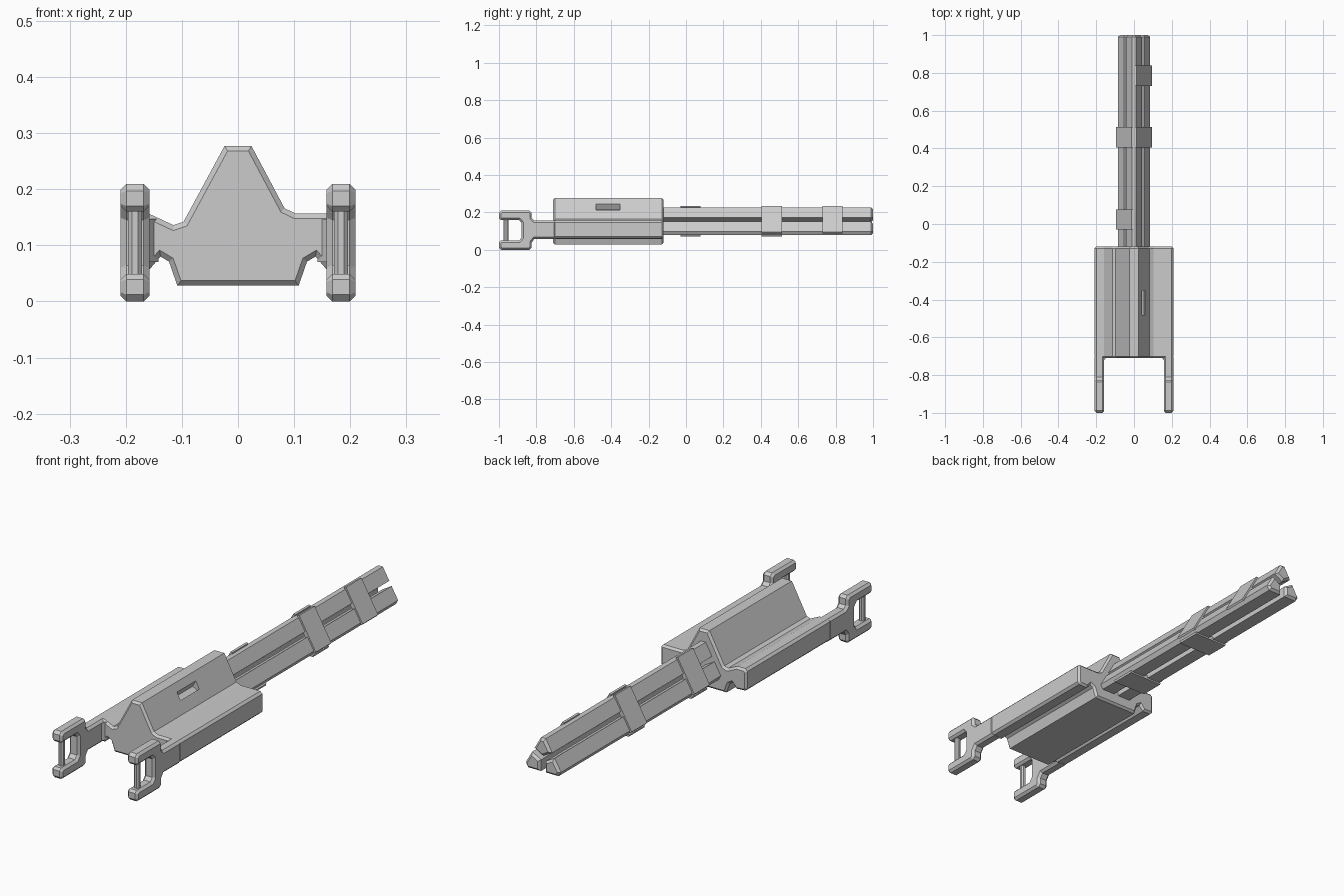
import bpy, bmesh, math
from mathutils import Vector, Matrix

if "Cube" in bpy.data.objects:
    bpy.data.objects.remove(bpy.data.objects["Cube"])


def prism(name, pts, axis, a, b, bevel=0.0, bevel_start=True):
    """Extrude a 2D outline along x (outline in y,z) or y (outline in x,z), chamfering the end caps."""
    def place(u, v, d):
        return (d, u, v) if axis == 'x' else (u, d, v)
    bm = bmesh.new()
    n = len(pts)
    r0 = [bm.verts.new(place(u, v, a)) for u, v in pts]
    r1 = [bm.verts.new(place(u, v, b)) for u, v in pts]
    cap0, cap1 = bm.faces.new(r0), bm.faces.new(r1)
    for i in range(n):
        j = (i + 1) % n
        bm.faces.new((r0[i], r0[j], r1[j], r1[i]))
    bmesh.ops.recalc_face_normals(bm, faces=bm.faces)
    if bevel:
        edges = list(cap1.edges) + (list(cap0.edges) if bevel_start else [])
        bmesh.ops.bevel(bm, geom=edges, offset=bevel, segments=1,
                        affect='EDGES', clamp_overlap=False)
    me = bpy.data.meshes.new(name)
    bm.to_mesh(me)
    bm.free()
    ob = bpy.data.objects.new(name, me)
    bpy.context.collection.objects.link(ob)
    return ob


# Main housing: ridge, side rails and belly in one cross-section
profile = [(-0.024, 0.277), (0.024, 0.277), (0.083, 0.166), (0.102, 0.157),
           (0.199, 0.157), (0.209, 0.147), (0.209, 0.070), (0.199, 0.060),
           (0.157, 0.058), (0.138, 0.080), (0.123, 0.071), (0.108, 0.028),
           (-0.108, 0.028), (-0.123, 0.071), (-0.138, 0.080), (-0.157, 0.058),
           (-0.199, 0.060), (-0.209, 0.070), (-0.209, 0.147), (-0.199, 0.157),
           (-0.160, 0.157), (-0.115, 0.136), (-0.097, 0.142)]
housing = prism("housing", profile, 'y', -0.71, -0.12, 0.009)

# Recessed window in the right slope of the ridge
bpy.ops.mesh.primitive_cube_add(size=1)
cutter = bpy.context.object
cutter.name = "window_cutter"
cutter.matrix_world = (Matrix.Translation((0.049, -0.417, 0.228))
                       @ Matrix.Rotation(math.radians(28), 4, 'Y')
                       @ Matrix.Diagonal((0.03, 0.13, 0.042, 1)))
cutter.hide_render = True
cutter.hide_set(True)
mod = housing.modifiers.new("window", 'BOOLEAN')
mod.object = cutter
mod.operation = 'DIFFERENCE'
mod.solver = 'EXACT'

# Fork arms: upper half of the outline, mirrored about the arm's middle height
mid = 0.1045
upper = [(-0.88, 0.145), (-0.893, 0.160), (-0.99, 0.160), (-1.0, 0.170),
         (-1.0, 0.197), (-0.988, 0.209), (-0.837, 0.209), (-0.825, 0.197),
         (-0.825, 0.170), (-0.811, 0.157), (-0.695, 0.157)]
arm = upper + [(y, 2 * mid - z - (0.006 if i > 8 else 0) + (0.012 if i > 8 else 0))
               for i, (y, z) in reversed(list(enumerate(upper)))]
for side, s in (("right", 1), ("left", -1)):
    prism(side + "_arm", arm, 'x', s * 0.158, s * 0.209, 0.010)
    # Upright pin across the fork mouth
    bpy.ops.mesh.primitive_cylinder_add(vertices=8, radius=0.0135, depth=0.15,
                                        location=(s * 0.1835, -0.962, mid),
                                        rotation=(0, 0, math.pi / 8))
    bpy.context.object.name = side + "_pin"
    # Corner gusset where the arm meets the housing
    bm = bmesh.new()
    tri = [(s * 0.168, -0.735), (s * 0.168, -0.70), (s * 0.142, -0.70)]
    lo = [bm.verts.new((x, y, 0.07)) for x, y in tri]
    hi = [bm.verts.new((x, y, 0.147)) for x, y in tri]
    bm.faces.new(lo)
    bm.faces.new(hi)
    for i in range(3):
        j = (i + 1) % 3
        bm.faces.new((lo[i], lo[j], hi[j], hi[i]))
    bmesh.ops.recalc_face_normals(bm, faces=bm.faces)
    me = bpy.data.meshes.new(side + "_gusset")
    bm.to_mesh(me)
    bm.free()
    bpy.context.collection.objects.link(bpy.data.objects.new(side + "_gusset", me))

# Barrel cluster: a triangular bar split into three kite-shaped barrels
centre = Vector((0, 0.134))
R_FACE, R_TIP, GAP = 0.056, 0.092, 0.023
TIP_HALF = (2 * R_FACE - R_TIP) * math.tan(math.pi / 6)


def turn(pts, deg):
    m = Matrix.Rotation(math.radians(deg), 2)
    return [tuple(centre + m @ Vector(p)) for p in pts]


def on_face(sx):
    n = Vector((sx * math.cos(math.pi / 6), 0.5))
    t = Vector((-sx * 0.5, math.cos(math.pi / 6)))
    return n * R_FACE + t * GAP / 2


kite = [(-TIP_HALF, R_TIP), (TIP_HALF, R_TIP), on_face(1),
        (0, GAP / 2 / math.sin(math.pi / 3)), on_face(-1)]
for name, deg in (("top", 0), ("left", 120), ("right", -120)):
    prism(name + "_barrel", turn(kite, deg), 'y', -0.14, 1.0, 0.010, False)

# Clamp plates bridging neighbouring barrels
W = (R_TIP + R_FACE / 2) / math.cos(math.pi / 6) - R_FACE * 0.577 + 0.004
W = R_FACE * math.tan(math.pi / 3) - TIP_HALF * 2 + 0.007
plate = [(-W, R_FACE + 0.007), (W, R_FACE + 0.007), (W + 0.003, R_FACE - 0.002),
         (0.03, R_FACE - 0.012), (-0.03, R_FACE - 0.012), (-W - 0.003, R_FACE - 0.002)]
faces = {"right": -60, "left": 60, "bottom": 180}
for face, y0 in (("left", -0.03), ("bottom", -0.03), ("left", 0.405), ("right", 0.405),
                 ("bottom", 0.405), ("right", 0.73)):
    prism(face + "_clamp_plate", turn(plate, faces[face]), 'y', y0, y0 + 0.108)
